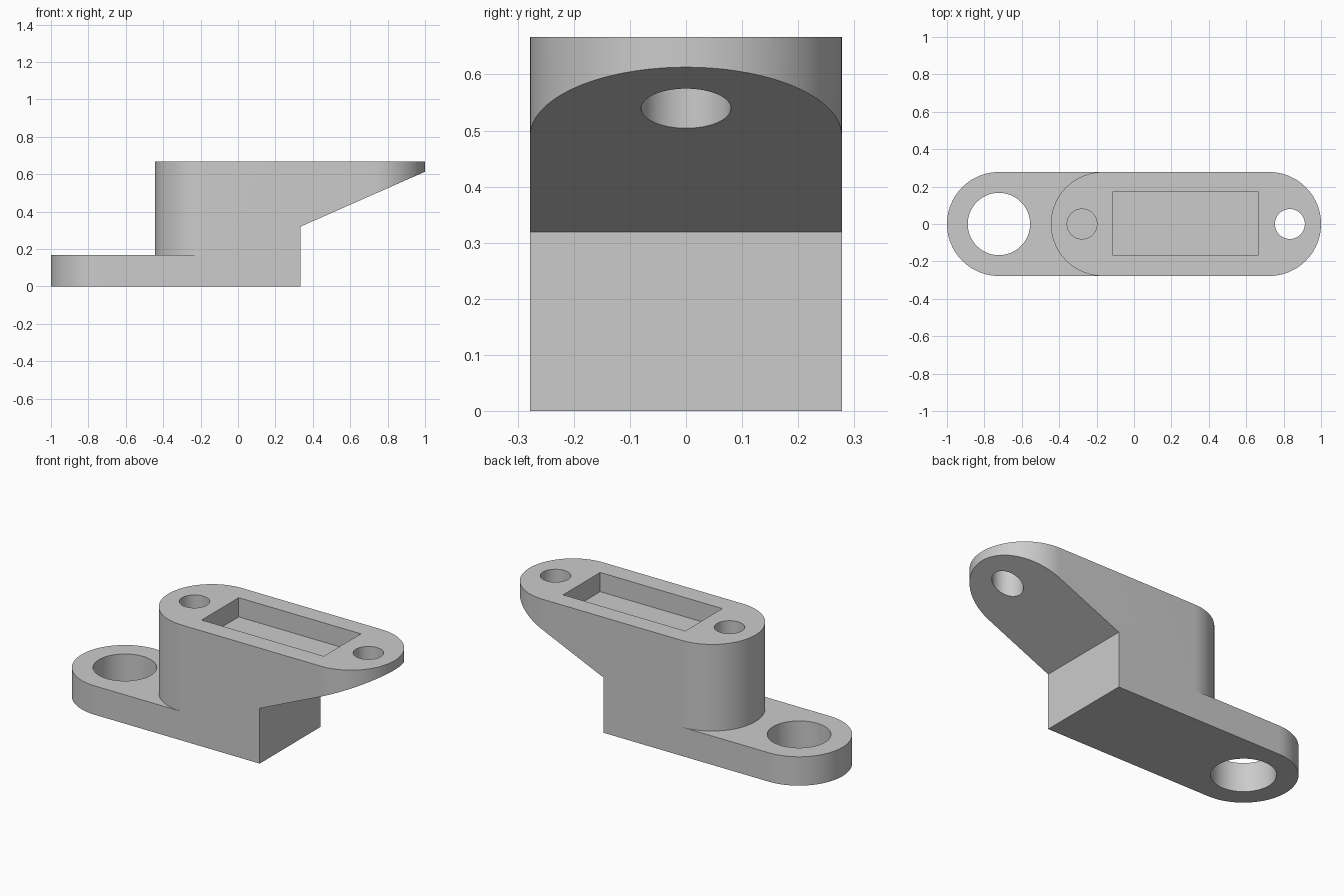
import bpy, bmesh, math

cube = bpy.data.objects.get("Cube")
if cube:
    bpy.data.objects.remove(cube, do_unlink=True)

R = 0.2778        # half width of the bracket
FOOT_H = 0.1667
TOP = 0.6667

grey = bpy.data.materials.new("light grey")
grey.use_nodes = True
colour = (0.6, 0.6, 0.6, 1)
grey.diffuse_color = colour
grey.node_tree.nodes["Principled BSDF"].inputs["Base Color"].default_value = colour


def prism(name, outline, offset):
    """Extrude a closed 3D outline along an offset."""
    bm = bmesh.new()
    face = bm.faces.new([bm.verts.new(p) for p in outline])
    new = bmesh.ops.extrude_face_region(bm, geom=[face])["geom"]
    moved = [v for v in new if isinstance(v, bmesh.types.BMVert)]
    bmesh.ops.translate(bm, verts=moved, vec=offset)
    bmesh.ops.recalc_face_normals(bm, faces=bm.faces)
    mesh = bpy.data.meshes.new(name)
    bm.to_mesh(mesh)
    bm.free()
    mesh.materials.append(grey)
    obj = bpy.data.objects.new(name, mesh)
    bpy.context.collection.objects.link(obj)
    return obj


def arc(cx, r, start, sweep, z, n):
    return [(cx + r * math.cos(start + sweep * i / n),
             r * math.sin(start + sweep * i / n), z) for i in range(n + 1)]


def slot(name, x0, x1, z0, z1):
    """Round-ended bar."""
    half = math.pi / 2
    outline = (arc(x1 - R, R, -half, math.pi, z0, 48)
               + arc(x0 + R, R, half, math.pi, z0, 48))
    return prism(name, outline, (0, 0, z1 - z0))


def hole(name, x, r, z0, z1):
    return prism(name, arc(x, r, 0, math.tau, z0, 64)[:-1], (0, 0, z1 - z0))


def combine(target, other, operation):
    mod = target.modifiers.new(operation.lower(), "BOOLEAN")
    mod.operation = operation
    mod.solver = "EXACT"
    mod.object = other
    bpy.context.view_layer.objects.active = target
    bpy.ops.object.modifier_apply(modifier=mod.name)
    bpy.data.objects.remove(other, do_unlink=True)


# Foot and raised head
bracket = slot("bracket", -1, 0.9, 0, FOOT_H)
combine(bracket, slot("head", -0.4444, 1, FOOT_H, TOP), "UNION")

# Sloped underside and flat end of the foot
slope = (0.613 - 0.319) / 0.6667
under = [(0.3333, -0.1), (1.2, -0.1), (1.2, 0.319 + slope * 0.8667), (0.3333, 0.319)]
combine(bracket, prism("underside_cutter", [(x, -0.5, z) for x, z in under], (0, 1, 0)),
        "DIFFERENCE")

# Foot hole, through screw hole, blind screw hole
combine(bracket, hole("foot_hole_cutter", -0.7222, 0.1667, -0.1, 0.3), "DIFFERENCE")
combine(bracket, hole("through_hole_cutter", 0.8333, 0.08, 0.3, 0.8), "DIFFERENCE")
combine(bracket, hole("blind_hole_cutter", -0.2778, 0.08, TOP - 0.28, 0.8), "DIFFERENCE")

# Rectangular pocket
corners = [(-0.115, -0.167), (0.665, -0.167), (0.665, 0.171), (-0.115, 0.171)]
floor = TOP - 0.1111
combine(bracket, prism("pocket_cutter", [(x, y, floor) for x, y in corners], (0, 0, 0.3)),
        "DIFFERENCE")

bpy.ops.object.select_all(action="DESELECT")
bracket.select_set(True)
bpy.context.view_layer.objects.active = bracket
bpy.ops.object.shade_smooth_by_angle(angle=math.radians(25))
